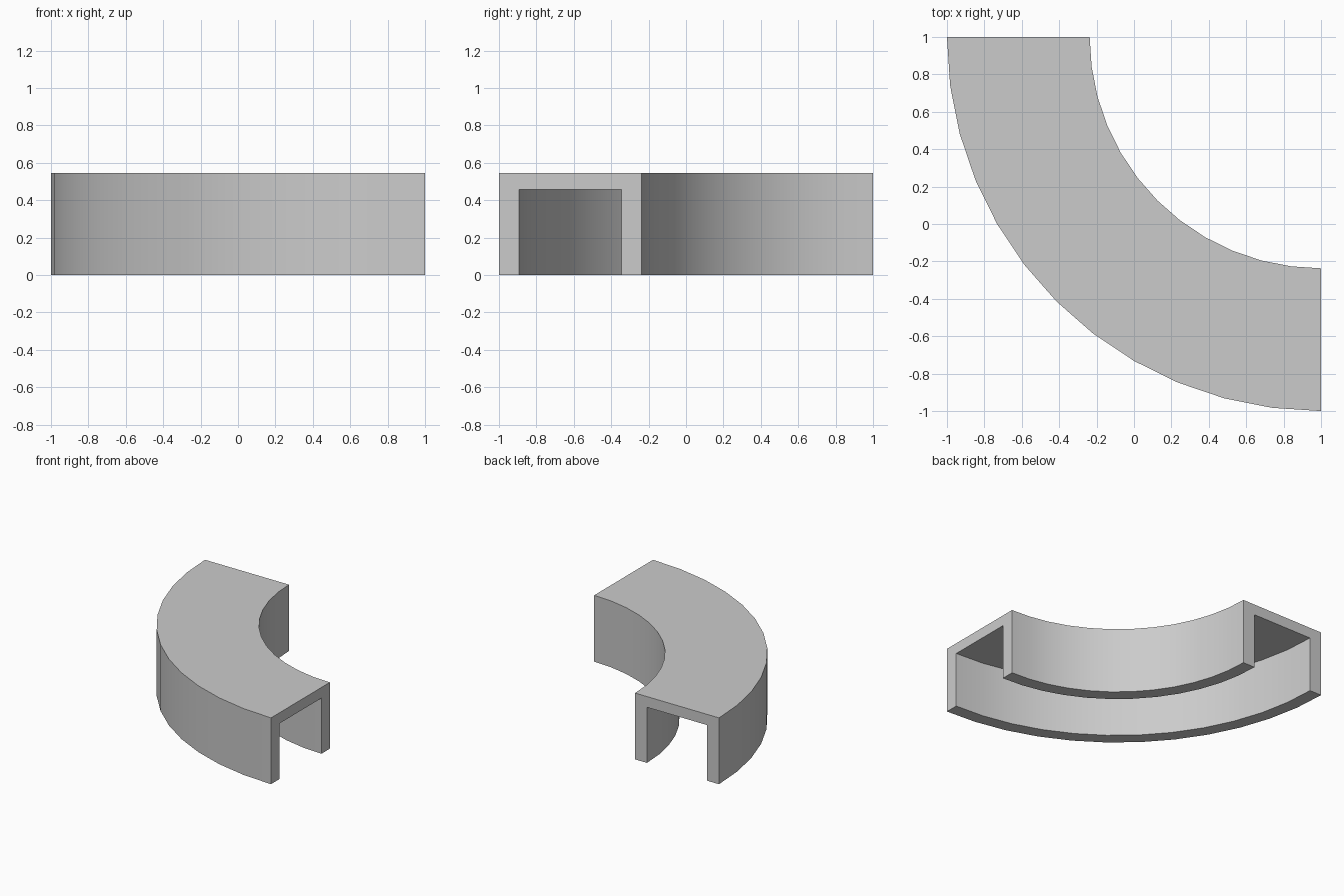
import bpy
import bmesh
from math import cos, sin, pi

cube = bpy.data.objects.get("Cube")
if cube:
    bpy.data.objects.remove(cube, do_unlink=True)

# Single plain grey
grey = bpy.data.materials.new("light_grey")
grey.use_nodes = True
colour = (0.6, 0.6, 0.6, 1)
grey.diffuse_color = colour
grey.node_tree.nodes["Principled BSDF"].inputs["Base Color"].default_value = colour

# Channel cross-section as (radius, height): two walls under a roof
OUTER, INNER, WALL = 2.0, 1.237, 0.108
HEIGHT, ROOF = 0.545, 0.457
STEPS = 12
profile = [(OUTER, 0), (OUTER, HEIGHT), (INNER, HEIGHT), (INNER, 0),
           (INNER + WALL, 0), (INNER + WALL, ROOF),
           (OUTER - WALL, ROOF), (OUTER - WALL, 0)]

# Sweep the section a quarter turn about the corner (1, 1)
bm = bmesh.new()
rings = []
for i in range(STEPS + 1):
    a = pi + i * pi / 2 / STEPS
    rings.append([bm.verts.new((1 + r * cos(a), 1 + r * sin(a), z))
                  for r, z in profile])
n = len(profile)
for a, b in zip(rings, rings[1:]):
    for j in range(n):
        k = (j + 1) % n
        bm.faces.new((a[j], b[j], b[k], a[k]))

# End caps, split into outer wall, roof and inner wall
for ring in (rings[0], rings[-1]):
    for part in ((0, 1, 6, 7), (1, 2, 5, 6), (2, 3, 4, 5)):
        bm.faces.new([ring[j] for j in part])
bmesh.ops.recalc_face_normals(bm, faces=bm.faces)

mesh = bpy.data.meshes.new("curved_channel")
bm.to_mesh(mesh)
bm.free()
mesh.materials.append(grey)
channel = bpy.data.objects.new("curved_channel", mesh)
bpy.context.collection.objects.link(channel)

# Smooth along the curve, crisp at the corners
bpy.ops.object.select_all(action="DESELECT")
channel.select_set(True)
bpy.context.view_layer.objects.active = channel
bpy.ops.object.shade_smooth_by_angle(angle=pi / 6)
